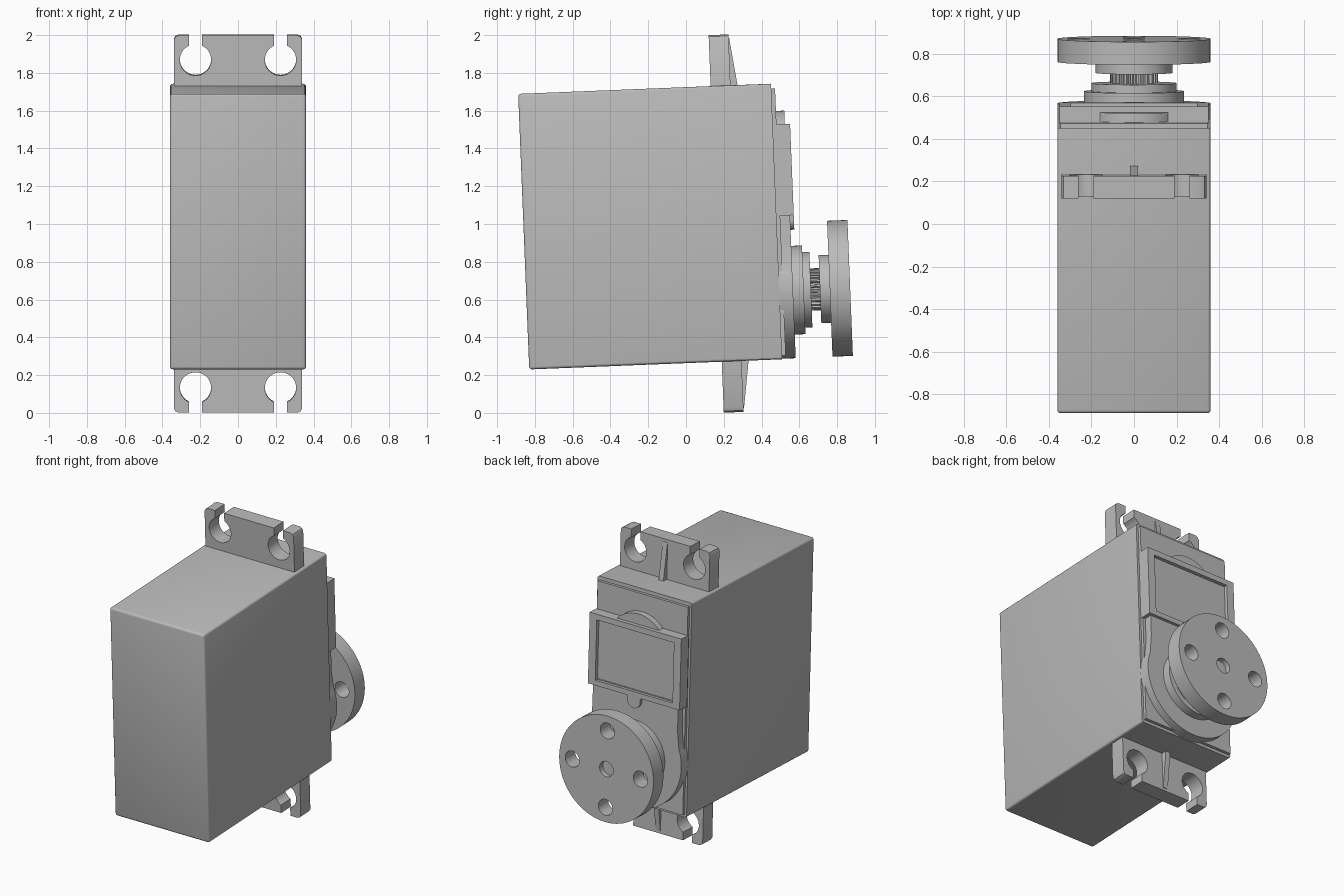
import bpy, bmesh
from math import sin, cos, radians, asin, degrees
from mathutils import Matrix

old = bpy.data.objects.get("Cube")
if old:
    bpy.data.objects.remove(old)

grey = bpy.data.materials.new("mid grey plastic")
grey.use_nodes = True
COLOUR = (0.5, 0.5, 0.5, 1)
grey.diffuse_color = COLOUR
grey.node_tree.nodes["Principled BSDF"].inputs["Base Color"].default_value = COLOUR

# The servo leans slightly: build it upright, then tilt every part
TILT = Matrix.Translation((0, -0.83, 0.23)) @ Matrix.Rotation(radians(2.3), 4, 'X')
AXIS = 0.363      # height of the output shaft
HEIGHT = 1.46     # height of the case
parts = []


def arc(cx, cz, r, start, end, n):
    angles = [radians(start + (end - start) * i / n) for i in range(n + 1)]
    return [(cx + r * cos(a), cz + r * sin(a)) for a in angles]


def circle(cx, cz, r, n=48):
    return arc(cx, cz, r, 0, 360, n)[:-1]


def rect(hw, z0, z1):
    return [(-hw, z0), (hw, z0), (hw, z1), (-hw, z1)]


def mirrored(half):
    return half + [(-x, z) for x, z in reversed(half)]


def prism(name, outlines, y0, y1, keep=True):
    """Extrude one or more x-z outlines from y0 to y1."""
    bm = bmesh.new()
    for pts in outlines:
        face = bm.faces.new([bm.verts.new((x, y0, z)) for x, z in pts])
        ext = bmesh.ops.extrude_face_region(bm, geom=[face])["geom"]
        verts = [g for g in ext if isinstance(g, bmesh.types.BMVert)]
        bmesh.ops.translate(bm, verts=verts, vec=(0, y1 - y0, 0))
    bmesh.ops.recalc_face_normals(bm, faces=bm.faces)
    mesh = bpy.data.meshes.new(name)
    bm.to_mesh(mesh)
    bm.free()
    obj = bpy.data.objects.new(name, mesh)
    bpy.context.collection.objects.link(obj)
    if keep:
        mesh.materials.append(grey)
        parts.append(obj)
    return obj


def cut(obj, outlines, y0, y1):
    cutter = prism("cutter", outlines, y0, y1, keep=False)
    cutter.hide_render = True
    mod = obj.modifiers.new("cut", 'BOOLEAN')
    mod.operation = 'DIFFERENCE'
    mod.solver = 'EXACT'
    mod.object = cutter
    bpy.context.view_layer.objects.active = obj
    bpy.ops.object.modifier_apply(modifier=mod.name)
    bpy.data.objects.remove(cutter)


# Case with rounded edges, sharp around the lid side
case = prism("case", [rect(0.36, 0, HEIGHT)], 0, 1.34)
bm = bmesh.new()
bm.from_mesh(case.data)
soft = [e for e in bm.edges if min(v.co.y for v in e.verts) < 1]
bmesh.ops.bevel(bm, geom=soft, offset=0.015, segments=3, profile=0.5, affect='EDGES')
bm.to_mesh(case.data)
bm.free()
prism("back_plate", [rect(0.345, 0.02, HEIGHT - 0.025)], 1.33, 1.36)

# Mounting tabs with open keyhole slots, above and below
slot, hole = 0.035, 0.083
gap = degrees(asin(slot / hole))
half_tab = [(0.34, 1.4), (0.34, 1.705), (0.332, 1.722), (0.315, 1.73), (0.225 + slot, 1.73)]
half_tab += arc(0.225, 1.599, hole, 90 - gap, gap - 270, 32)
half_tab += [(0.225 - slot, 1.73)]
tab = mirrored(half_tab)
for side in ("top", "bottom"):
    flip = side == "bottom"
    pts = [(x, HEIGHT - z) for x, z in tab] if flip else tab
    prism(side + "_mounting_tab", [pts], 1.02, 1.125)
    # Tapered rib behind the tab
    z0, z1 = (0.02, -0.25) if flip else (1.44, 1.71)
    rib = prism(side + "_tab_rib", [rect(0.018, min(z0, z1), max(z0, z1))], 1.1, 1.165)
    for v in rib.data.vertices:
        if abs(v.co.z - z1) < 0.001 and v.co.y > 1.15:
            v.co.y = 1.128

# Gearbox base flaring into a round boss
half_base = [(0.325, 0.8), (0.325, 0.62), (0.328, 0.575), (0.334, 0.53)]
half_base += arc(0, AXIS, 0.36, 20, -90, 32)
base = half_base + [(-x, z) for x, z in reversed(half_base[:-1])]
prism("gearbox_base", [base], 1.33, 1.412)

# Lid with a recessed window, round bump above and tongue below
lid = prism("lid", [rect(0.35, 0.76, 1.244)], 1.35, 1.432)
cut(lid, [rect(0.295, 0.795, 1.205)], 1.408, 1.5)
prism("lid_bump", [circle(0, 1.099, 0.216, 64)], 1.35, 1.404)
prism("lid_tongue", [[(0.05, 0.77)] + arc(0, 0.733, 0.05, 0, -180, 16) + [(-0.05, 0.77)]],
      1.4, 1.432)

# Stepped bearing rings and toothed shaft
prism("lower_ring", [circle(0, AXIS, 0.235, 64)], 1.4, 1.469)
prism("upper_ring", [circle(0, AXIS, 0.2, 64)], 1.46, 1.507)
teeth = 25
spline = []
for i in range(teeth):
    for step, r in ((0, 0.098), (0.35, 0.098), (0.5, 0.112), (0.85, 0.112)):
        a = radians(360 * (i + step) / teeth)
        spline.append((r * cos(a), AXIS + r * sin(a)))
prism("toothed_shaft", [spline], 1.5, 1.56)

# Round horn with hub, four through holes and a shallow screw seat
prism("horn_hub", [circle(0, AXIS, 0.18, 64)], 1.555, 1.61)
horn = prism("horn_disc", [circle(0, AXIS, 0.36, 80)], 1.607, 1.715)
spots = [(0.26, 0), (-0.26, 0), (0, 0.26), (0, -0.26)]
cut(horn, [circle(x, AXIS + z, 0.054, 32) for x, z in spots], 1.5, 1.8)
cut(horn, [circle(0, AXIS, 0.052, 32)], 1.68, 1.8)

# Tilt and shade
bpy.ops.object.select_all(action='DESELECT')
for obj in parts:
    obj.data.transform(TILT)
    obj.select_set(True)
bpy.context.view_layer.objects.active = case
bpy.ops.object.shade_smooth_by_angle(angle=radians(30))
